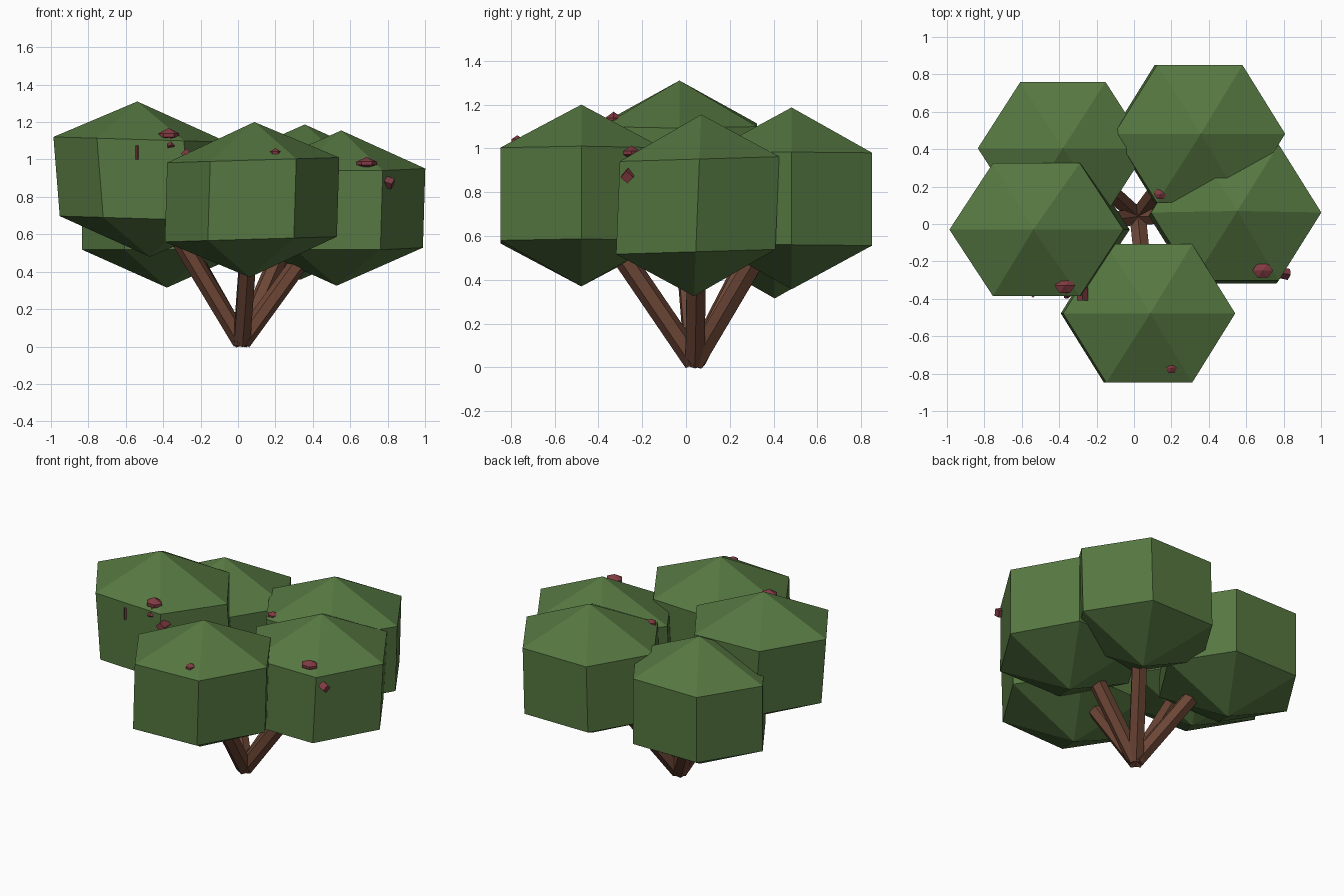
import bpy, bmesh, math
from mathutils import Vector, Matrix

if "Cube" in bpy.data.objects:
    bpy.data.objects.remove(bpy.data.objects["Cube"])


def material(name, rgb):
    m = bpy.data.materials.new(name)
    m.diffuse_color = (*rgb, 1)
    m.use_nodes = True
    m.node_tree.nodes["Principled BSDF"].inputs["Base Color"].default_value = m.diffuse_color
    return m


GREEN = material("leaf green", (0.092, 0.185, 0.053))
BROWN = material("bark brown", (0.150, 0.061, 0.036))
RED = material("dark red", (0.215, 0.044, 0.054))


def finish(bm, name, mat):
    bmesh.ops.recalc_face_normals(bm, faces=bm.faces)
    me = bpy.data.meshes.new(name)
    bm.to_mesh(me)
    bm.free()
    me.materials.append(mat)
    ob = bpy.data.objects.new(name, me)
    bpy.context.collection.objects.link(ob)
    return ob


def blob(name, centre, ring_x, ring_y, rz, mat, tilt=(0, 0), lean=(0, 0), ring_z=0.51):
    """Six-sided ball: two hexagon rings and two tips, slightly tilted."""
    bm = bmesh.new()

    def vert(x, y, z):
        p = Vector((x + lean[0] * z, y + lean[1] * z, z + tilt[0] * x + tilt[1] * y))
        return bm.verts.new(p + Vector(centre))

    rings = [[vert(ring_x * math.cos(i * math.pi / 3), ring_y * math.sin(i * math.pi / 3), s * rz * ring_z)
              for i in range(6)] for s in (-1, 1)]
    low, high = vert(0, 0, -rz), vert(0, 0, rz)
    for i in range(6):
        j = (i + 1) % 6
        bm.faces.new((rings[0][i], rings[0][j], rings[1][j], rings[1][i]))
        bm.faces.new((rings[1][i], rings[1][j], high))
        bm.faces.new((rings[0][j], rings[0][i], low))
    return finish(bm, name, mat)


def rod(name, a, b, r, mat, sides=6):
    a, b = Vector(a), Vector(b)
    bm = bmesh.new()
    rot = (b - a).to_track_quat('Z', 'Y').to_matrix().to_4x4()
    bmesh.ops.create_cone(bm, cap_ends=True, segments=sides, radius1=r, radius2=r, depth=(b - a).length,
                          matrix=Matrix.Translation((a + b) / 2) @ rot)
    return finish(bm, name, mat)


# Leaf clumps: centre, ring half sizes, tilt, lean
clumps = {
    "front": ((0.075, -0.478, 0.785), 0.46, 0.427, (0.03, 0.0), (0.03, 0.0)),
    "left": ((-0.505, -0.03, 0.895), 0.465, 0.41, (-0.03, 0.0), (-0.08, 0.0)),
    "back_right": ((0.345, 0.482, 0.772), 0.457, 0.425, (0.0, -0.01), (0.03, 0.0)),
    "right": ((0.54, 0.053, 0.74), 0.455, 0.42, (0.0, 0.03), (0.03, 0.04)),
    "back_left": ((-0.38, 0.405, 0.73), 0.455, 0.41, (0.0, 0.0), (0.0, 0.0)),
}
for key, (c, rx, ry, tilt, lean) in clumps.items():
    blob("leaf_clump_" + key, c, rx, ry, 0.415, GREEN, tilt, lean)
    # Branch from the shared base into the clump
    base = Vector((0.02, 0.04, 0.025))
    rod("branch_" + key, base, base + (Vector(c) - base) * 0.8, 0.05, BROWN)

# Small red buds on stems, mostly sunk in the leaves
blob("bud_left", (-0.37, -0.33, 1.13), 0.055, 0.045, 0.038, RED, ring_z=0.25)
rod("bud_stem_left", (-0.37, -0.33, 1.13), (-0.358, -0.385, 1.065), 0.02, RED)
blob("bud_right", (0.688, -0.248, 0.98), 0.055, 0.045, 0.033, RED, ring_z=0.25)
rod("bud_stem_right", (0.74, -0.25, 0.90), (0.828, -0.27, 0.868), 0.03, RED, 4)
rod("bud_stem_left_low", (-0.275, -0.34, 1.03), (-0.275, -0.41, 1.03), 0.03, RED, 4)
blob("bud_front", (0.20, -0.77, 1.025), 0.03, 0.03, 0.035, RED)
blob("bud_middle", (0.14, 0.16, 0.99), 0.035, 0.03, 0.035, RED)
rod("bud_sliver", (-0.54, -0.385, 1.0), (-0.54, -0.385, 1.075), 0.009, RED, 4)
